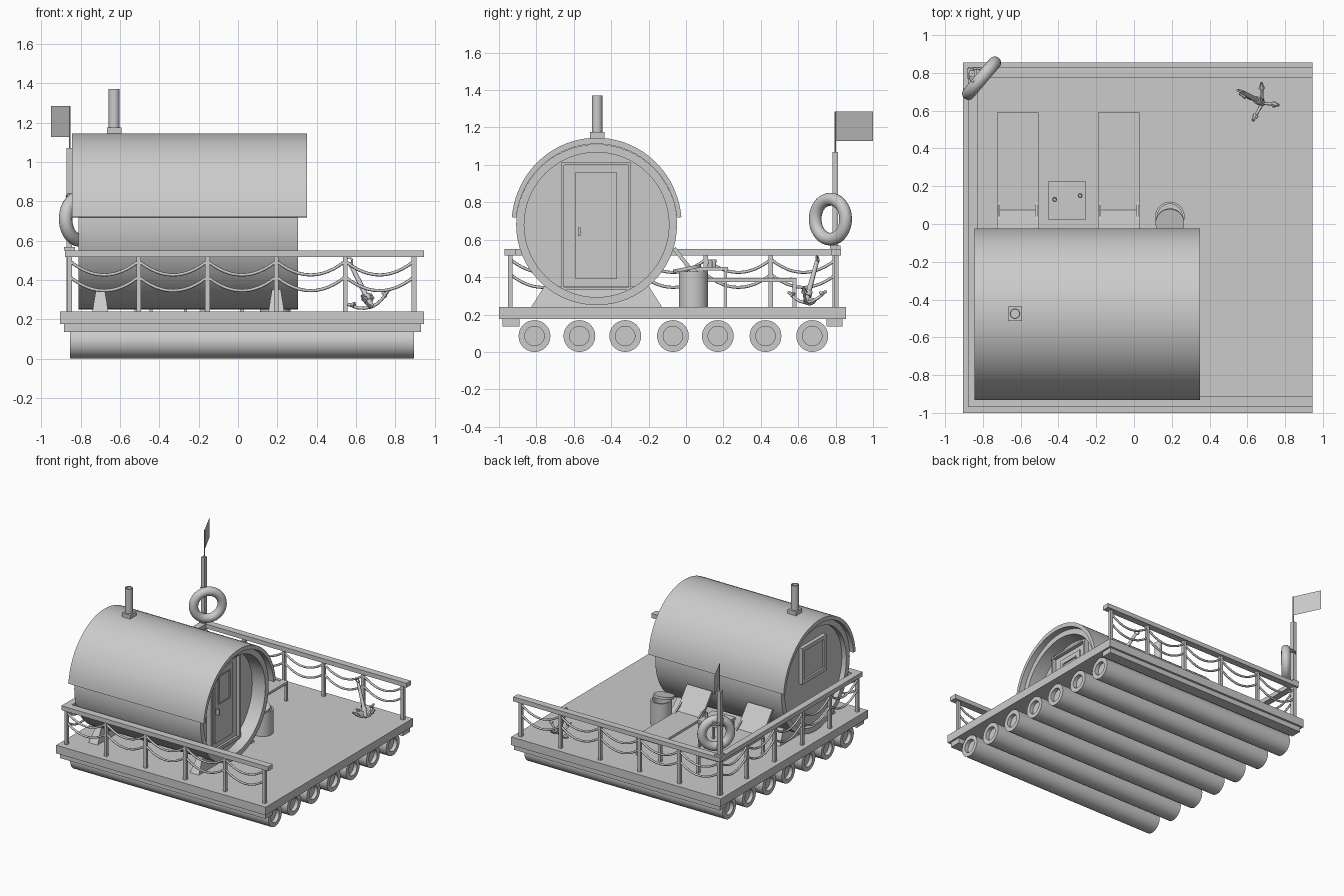
import bpy, bmesh, math
from mathutils import Vector, Matrix

if "Cube" in bpy.data.objects:
    bpy.data.objects.remove(bpy.data.objects["Cube"])


def finish(name, bm, smooth=False):
    bmesh.ops.remove_doubles(bm, verts=bm.verts, dist=1e-5)
    bmesh.ops.recalc_face_normals(bm, faces=bm.faces)
    me = bpy.data.meshes.new(name)
    bm.to_mesh(me)
    bm.free()
    ob = bpy.data.objects.new(name, me)
    bpy.context.collection.objects.link(ob)
    if smooth:
        bpy.ops.object.select_all(action='DESELECT')
        ob.select_set(True)
        bpy.context.view_layer.objects.active = ob
        bpy.ops.object.shade_smooth_by_angle(angle=math.radians(35))
    return ob


def box(name, x0, x1, y0, y1, z0, z1):
    bm = bmesh.new()
    m = Matrix.Translation(((x0+x1)/2, (y0+y1)/2, (z0+z1)/2)) @ Matrix.Diagonal((x1-x0, y1-y0, z1-z0, 1))
    bmesh.ops.create_cube(bm, size=1, matrix=m)
    return finish(name, bm)


def prism(name, yz, x0, x1):
    """Extrude a y-z outline along x."""
    bm = bmesh.new()
    f = bm.faces.new([bm.verts.new((x0, y, z)) for y, z in yz])
    r = bmesh.ops.extrude_face_region(bm, geom=[f])
    bmesh.ops.translate(bm, vec=(x1-x0, 0, 0), verts=[v for v in r['geom'] if isinstance(v, bmesh.types.BMVert)])
    return finish(name, bm)


def lathe(name, profile, axis, origin, steps=32):
    """Spin (distance along axis, radius) points around an axis."""
    bm = bmesh.new()
    vs = [bm.verts.new((r, 0, a)) for a, r in profile]
    es = [bm.edges.new(p) for p in zip(vs, vs[1:])]
    bmesh.ops.spin(bm, geom=vs+es, cent=(0, 0, 0), axis=(0, 0, 1), angle=math.tau, steps=steps)
    rot = Vector((0, 0, 1)).rotation_difference(Vector(axis)).to_matrix().to_4x4()
    bm.transform(Matrix.Translation(origin) @ rot)
    return finish(name, bm, True)


def rod(name, p0, p1, r, r2=None, steps=16):
    d = Vector(p1) - Vector(p0)
    return lathe(name, [(0, 0), (0, r), (d.length, r if r2 is None else r2), (d.length, 0)], d, p0, steps)


def rope(name, pts, r):
    cu = bpy.data.curves.new(name, 'CURVE')
    cu.dimensions = '3D'
    cu.bevel_depth, cu.bevel_resolution, cu.use_fill_caps = r, 2, True
    s = cu.splines.new('POLY')
    s.points.add(len(pts)-1)
    for p, co in zip(s.points, pts):
        p.co = (*co, 1)
    ob = bpy.data.objects.new(name, cu)
    bpy.context.collection.objects.link(ob)


def ring(name, center, normal, R, r, seg=40):
    prof = [(r*math.sin(a), R + r*math.cos(a)) for a in (math.tau*i/16 for i in range(17))]
    return lathe(name, prof, normal, center, seg)


# Raft: hollow-ended floats, bearers, deck
for i, y in enumerate((-.81, -.57, -.325, -.07, .17, .425, .675)):
    lathe(f"float_{i}", [(.03, 0), (.03, .052), (0, .052), (0, .085), (1.75, .085), (1.75, .052), (1.72, .052), (1.72, 0)],
          (1, 0, 0), (-.855, y, .085))
box("front_bearer", -.885, .93, -.98, -.89, .135, .178)
box("back_bearer", -.885, .93, .75, .838, .135, .178)
box("deck", -.905, .945, -1, .855, .175, .24)

# Railing on three sides
box("front_rail", -.88, .945, -.97, -.912, .515, .55)
box("back_rail", -.88, .945, .775, .83, .515, .55)
box("left_rail", -.88, -.827, -.912, .775, .515, .55)
FX = [-.855 + .35*i for i in range(6)]
SY = [-.94 + .3485*i for i in range(6)]
lines = [[(x, -.94) for x in FX], [(x, .8025) for x in FX], [(-.855, y) for y in SY]]
for k, line in enumerate(lines):
    for i, (x, y) in enumerate(line):
        if k < 2 or 0 < i < 5:
            box(f"rail_post_{k}_{i}", x-.012, x+.012, y-.012, y+.012, .24, .515)
    for i, ((xa, ya), (xb, yb)) in enumerate(zip(line, line[1:])):
        for j, top in enumerate((.495, .415)):
            pts = []
            for n in range(13):
                t = n/12
                pts.append((xa+(xb-xa)*t, ya+(yb-ya)*t, top - .28*t*(1-t)))
            rope(f"rail_rope_{k}_{i}_{j}", pts, .008)

# Barrel cabin with recessed ends
CY, CZ = -.478, .68
lathe("cabin_barrel", [(.04, 0), (.04, .387), (0, .387), (0, .43), (1.115, .43), (1.115, .387), (1.0, .387), (1.0, 0)],
      (1, 0, 0), (-.81, CY, CZ), 64)
arc = [math.radians(5 + 170*i/40) for i in range(41)]
prism("cabin_roof", [(CY+.455*math.cos(a), CZ+.465*math.sin(a)) for a in arc]
      + [(CY+.43*math.cos(a), CZ+.432*math.sin(a)) for a in reversed(arc)], -.845, .35)
bpy.ops.object.select_all(action='DESELECT')
roof = bpy.data.objects["cabin_roof"]
roof.select_set(True)
bpy.context.view_layer.objects.active = roof
bpy.ops.object.shade_smooth_by_angle(angle=math.radians(30))
# Tapered cradles
for i, x in enumerate((-.70, .195)):
    bm = bmesh.new()
    bmesh.ops.create_cube(bm, size=1)
    for v in bm.verts:
        low = v.co.z < 0
        v.co = (x + v.co.x*(.08 if low else .045), CY + v.co.y*(.70 if low else .56), .24 if low else .35)
    finish(f"cradle_{i}", bm)


def frame(name, x0, x1, y0, y1, z0, z1, w):
    box(name+"_a", x0, x1, y0, y0+w, z0, z1)
    box(name+"_b", x0, x1, y1-w, y1, z0, z1)
    box(name+"_top", x0, x1, y0+w, y1-w, z1-w, z1)
    box(name+"_bottom", x0, x1, y0+w, y1-w, z0, z0+w)


# Door end and window end
frame("door_frame", .185, .23, -.667, -.293, .33, 1.013, .014)
box("door_leaf", .185, .2, -.653, -.307, .344, .999)
box("door_panel", .195, .21, -.59, -.37, .39, .96)
frame("door_window", .205, .218, -.555, -.405, .693, .92, .008)
box("door_handle", .2, .235, -.577, -.563, .62, .665)
frame("end_window_frame", -.80, -.765, CY-.15, CY+.15, .67, .96, .03)
box("end_window_pane", -.785, -.765, CY-.12, CY+.12, .70, .93)

# Stove chimney
box("chimney_base", -.667, -.592, -.513, -.437, 1.12, 1.175)
lathe("chimney", [(0, 0), (0, .028), (.24, .028), (.24, .022), (.19, .022), (.19, 0)], (0, 0, 1), (-.63, -.475, 1.13))

# Mast, flag and life ring
box("mast_foot", -.885, -.83, .77, .825, .55, .568)
box("mast", -.873, -.843, .782, .812, .24, 1.07)
rod("flag_pole", (-.855, .797, 1.06), (-.855, .797, 1.285), .004, steps=8)
bm = bmesh.new()
bm.faces.new([bm.verts.new(p) for p in ((-.853, .797, 1.127), (-.95, 1, 1.127), (-.95, 1, 1.285), (-.853, .797, 1.285))])
finish("flag", bm)
ring("life_ring", (-.807, .772, .71), (.76, -.65, 0), .107, .034, 48)
ring("ring_hanger", (-.83, .785, .815), (.3, .35, .9), .042, .006)
ring("ring_hanger_low", (-.83, .785, .80), (-.2, -.3, .9), .042, .006)

# Grapnel anchor
top, hub = Vector((.57, .70, .485)), Vector((.68, .64, .262))
rod("anchor_shank", top, hub, .011, .015)
ring("anchor_eye", top + Vector((-.006, .003, .012)), (.3, 1, .2), .017, .005, 20)
rod("anchor_collar", top.lerp(hub, .72), top.lerp(hub, .84), .021)
for i, tip in enumerate(((.56, .69, .275), (.765, .63, .345), (.675, .748, .325), (.63, .548, .32))):
    tip = Vector(tip)
    out = (tip-hub).normalized()
    mid = hub.lerp(tip, .6) - Vector((0, 0, .012))
    rope(f"anchor_arm_{i}", [hub, hub.lerp(mid, .55) - Vector((0, 0, .004)), mid, tip], .008)
    rod(f"anchor_fluke_{i}", tip - out*.035, tip + out*.005, .018, .002, 6)

# Two loungers
for n, (x0, x1) in enumerate(((-.725, -.505), (-.19, .03))):
    box(f"lounger_seat_{n}", x0, x1, .055, .59, .375, .395)
    box(f"lounger_foot_bar_{n}", x0+.05, x1-.05, .555, .565, .395, .399)
    prism(f"lounger_back_{n}", [(.06, .38), (.075, .395), (-.055, .56), (-.072, .548)], x0, x1)
    for x in (x0, x1-.02):
        for y in (.04, .57):
            box(f"lounger_leg_{n}", x, x+.02, y, y+.02, .24, .376)
        prism(f"lounger_strut_{n}", [(.13, .375), (.145, .375), (.0, .475), (-.01, .465)], x+.004, x+.016)

# Side table with cups
box("table_top", -.455, -.255, .025, .225, .435, .455)
for x in (-.45, -.275):
    for y in (.03, .205):
        box("table_leg", x, x+.015, y, y+.015, .24, .436)
for x, y in ((-.42, .13), (-.285, .15)):
    lathe("cup", [(0, 0), (0, .01), (.04, .013), (.04, .01), (.01, .008), (.01, 0)], (0, 0, 1), (x, y, .455), 16)

# Tub with tilted lid
lathe("tub", [(0, 0), (0, .078), (.19, .078), (.19, .066), (.03, .066), (.03, 0)], (0, 0, 1), (.19, .04, .24))
ax = Vector((0, -.2, 1)).normalized()
rod("tub_lid", Vector((.19, .008, .437)), Vector((.19, .008, .437)) + ax*.018, .076, steps=32)
